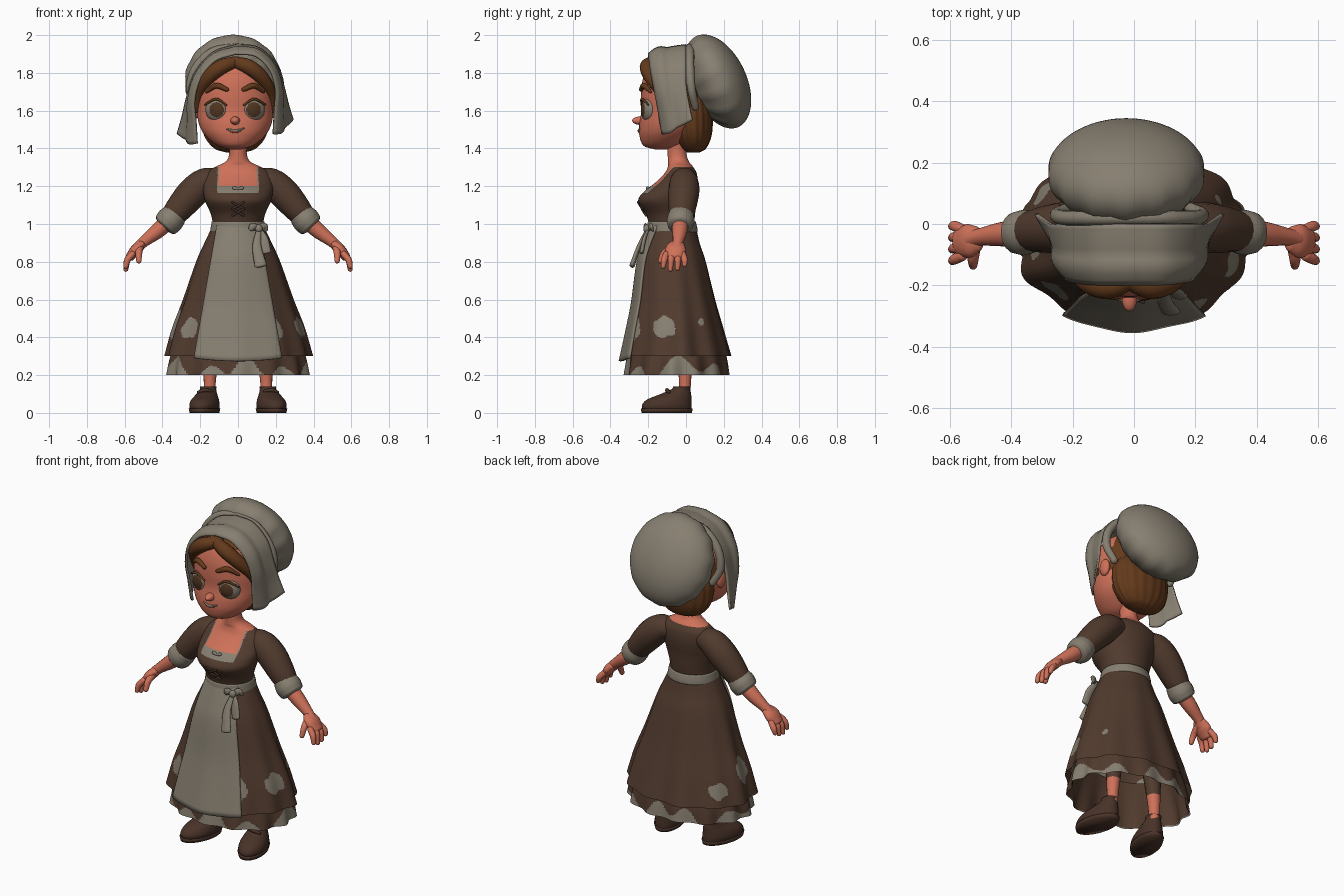
import bpy, bmesh
from math import sin, cos, pi, radians, degrees, asin, atan2
from mathutils import Vector, Matrix

if "Cube" in bpy.data.objects:
    bpy.data.objects.remove(bpy.data.objects["Cube"])

def material(name, *rgb):
    m = bpy.data.materials.new(name)
    m.use_nodes = True
    m.diffuse_color = (*rgb, 1)
    m.node_tree.nodes["Principled BSDF"].inputs["Base Color"].default_value = (*rgb, 1)
    return m

CLOTH = material("grey_linen", 0.24, 0.21, 0.163)
DRESS = material("brown_wool", 0.082, 0.043, 0.027)
SKIN = material("skin", 0.62, 0.165, 0.1)
HAIR = material("chestnut_hair", 0.125, 0.042, 0.011)
SHOE = material("shoe_leather", 0.065, 0.032, 0.021)
IRIS = material("brown_iris", 0.08, 0.035, 0.015)
LIP = material("lip", 0.36, 0.08, 0.05)
HEAD = (-0.015, 0, 0)

def finish(name, bm, mats, rule=None, mirror=False, loc=(0, 0, 0), thick=0):
    bmesh.ops.recalc_face_normals(bm, faces=bm.faces)
    for f in bm.faces:
        f.smooth = True
        if rule:
            f.material_index = int(rule(f.calc_center_median()))
    me = bpy.data.meshes.new(name)
    bm.to_mesh(me)
    bm.free()
    for m in mats:
        me.materials.append(m)
    ob = bpy.data.objects.new(name, me)
    bpy.context.collection.objects.link(ob)
    ob.location = loc
    if mirror:
        ob.modifiers.new("mirror", "MIRROR")
    if thick:
        ob.modifiers.new("thickness", "SOLIDIFY").thickness = thick

def spline(rows, n):
    # Catmull-Rom through rows of numbers, n + 1 samples
    r = [Vector(row) for row in rows]
    r = [r[0] * 2 - r[1], *r, r[-1] * 2 - r[-2]]
    out = []
    for i in range(n + 1):
        s = i / n * (len(r) - 3)
        k = min(int(s), len(r) - 4)
        t = s - k
        a, b, c, d = r[k:k + 4]
        out.append((b * 2 + (c - a) * t + (a * 2 - b * 5 + c * 4 - d) * t ** 2 + (b * 3 - a - c * 3 + d) * t ** 3) / 2)
    return out

def skin_rings(rings, closed=True, caps=True):
    bm = bmesh.new()
    vs = [[bm.verts.new(p) for p in ring] for ring in rings]
    n = len(vs[0])
    for a, b in zip(vs, vs[1:]):
        for i in range(n if closed else n - 1):
            j = (i + 1) % n
            bm.faces.new((a[i], a[j], b[j], b[i]))
    if closed and caps:
        bm.faces.new(vs[0])
        bm.faces.new(vs[-1])
    return bm

def loft(name, rows, mats, seg=48, n=32, fold=lambda a, z: 1, caps=True, move=Matrix(), **kw):
    # rows are z, centre y, half width, half depth; angle 0 is the front
    rings = []
    for z, cy, rx, ry in spline(rows, n):
        turn = [(2 * pi * i / seg, fold(2 * pi * i / seg, z)) for i in range(seg)]
        rings.append([move @ Vector((rx * s * sin(a), cy - ry * s * cos(a), z)) for a, s in turn])
    finish(name, skin_rings(rings, True, caps), mats, **kw)

def tube(name, pts, *mats, flat=1, cap=1, n=16, **kw):
    # pts are x, y, z, radius; the ends are rounded
    s = spline(pts, n)
    stops = [(0, k) for k in (-82, -55, -28)] + [(i, 0) for i in range(n + 1)] + [(n, k) for k in (28, 55, 82)]
    rings = []
    for i, k in stops:
        t = (s[min(i + 1, n)].xyz - s[max(i - 1, 0)].xyz).normalized()
        u = t.cross(Vector((0, 1, 0))).normalized()
        v = u.cross(t) * flat
        c = s[i].xyz + t * s[i].w * cap * sin(radians(k))
        turn = [2 * pi * j / 16 for j in range(16)]
        rings.append([c + (u * cos(a) + v * sin(a)) * s[i].w * cos(radians(k)) for a in turn])
    finish(name, skin_rings(rings), mats, **kw)

def ball(name, at, radii, *mats, rot=Matrix(), paint=lambda c: 0, gather=0, **kw):
    bm = bmesh.new()
    bmesh.ops.create_uvsphere(bm, u_segments=56, v_segments=36, radius=1)
    bm.transform(Matrix.Rotation(pi / 2, 4, "X"))
    for v in bm.verts:  # gathers towards the front
        k = 1 + gather * max(0, 0.5 - v.co.y) * cos(14 * atan2(v.co.x, v.co.z))
        v.co = (v.co.x * k, v.co.y, v.co.z * k)
    for f in bm.faces:
        f.material_index = int(paint(f.calc_center_median()))
    bm.transform(Matrix.Translation(at) @ rot @ Matrix.Diagonal((*radii, 1)))
    finish(name, bm, mats, **kw)

# Skirt with folds and worn patches (angle, height, half angle, half height), frayed underskirt
SKIRT = [(1.0, -.07, .13, .12), (.9, -.075, .178, .148), (.8, -.072, .222, .178),
         (.6, -.06, .29, .215), (.45, -.053, .345, .25), (.3, -.048, .384, .286)]
PATCHES = [(79, .455, 11, .056), (42, .44, 8, .06), (-56, .45, 9, .056), (-88, .47, 9, .075), (-118, .39, 9, .045), (115, .48, 3, .02)]

def skirt_fold(a, z):
    return 1 + 0.04 * (1 - z) * (cos(11 * a) + 0.6 * cos(7 * a + 1))

def worn(c):
    a = degrees(atan2(c.x, -c.y - .05))
    wobble = 1 + 0.2 * sin(a * .5 + c.z * 50)
    return any(((a - p) / da) ** 2 + ((c.z - z) / dz) ** 2 < wobble for p, z, da, dz in PATCHES)

def frayed(c):
    a = atan2(c.x, -c.y - .05)
    return sin(9 * a) + 0.8 * sin(4 * a + 1) + (.237 - c.z) * 25 > 0

def ruffle(a, z):
    return 1 + 0.035 * cos(13 * a) * (.5 - z) / .3

loft("skirt", SKIRT, [DRESS, CLOTH], seg=240, n=110, fold=skirt_fold, caps=False, rule=worn)
loft("underskirt", [(.46, -.05, .305, .225), (.3, -.046, .352, .26), (.2, -.046, .37, .275)], [DRESS, CLOTH],
     seg=200, n=40, caps=False, rule=frayed, fold=ruffle)
loft("underskirt_lining", [(.46, -.05, .3, .22), (.3, -.046, .346, .254), (.203, -.046, .364, .269)], [DRESS],
     seg=120, n=12, caps=False, fold=ruffle)

# Apron following the front of the skirt, with waistband and bow
rings = []
for i, (z, cy, rx, ry) in enumerate(spline(SKIRT, 30)):
    rings.append([])
    for j in range(33):
        x = (.112 + (1 - z) * .175) * (j / 16 - 1)
        a = asin(x / (rx * 1.07))
        s = 1.05 + 0.4 * (skirt_fold(a, z) - 1)
        rings[-1].append(Vector((x, cy - ry * s * cos(a) - .004, z - .025 * (i / 30) * cos(a * 2))))
finish("apron", skin_rings(rings, False), [CLOTH], thick=.01)
loft("waistband", [(.958, -.072, .148, .134), (.98, -.073, .145, .133), (1.012, -.075, .139, .127)], [CLOTH], n=8, caps=False, thick=.008)
for name, pts in {
        "bow_loop_inner": [(.11, -.2, .975, .012), (.08, -.215, .985, .02), (.065, -.215, .97, .012)],
        "bow_loop_outer": [(.11, -.2, .975, .012), (.135, -.185, .985, .022), (.15, -.175, .965, .012)],
        "bow_tail_long": [(.11, -.21, .97, .012), (.1, -.25, .88, .024), (.12, -.285, .78, .032)],
        "bow_tail_short": [(.11, -.2, .97, .014), (.135, -.22, .92, .024), (.15, -.235, .85, .026)]}.items():
    tube(name, pts, CLOTH, flat=.45, cap=.3)
ball("bow_knot", (.11, -.208, .975), (.02, .018, .022), CLOTH)

# Bodice, neckline and neck
def bodice_colour(c):
    front = c.y < -.04
    if c.z > 1.302 or (front and c.z > 1.2 and abs(c.x) < .1):
        return 1
    return 2 if front and c.z > 1.165 and abs(c.x) < .108 else 0

loft("bodice_and_neck", [
    (.98, -.075, .13, .115), (1.05, -.082, .143, .13), (1.12, -.1, .174, .153), (1.17, -.082, .184, .142),
    (1.22, -.049, .185, .112), (1.27, -.028, .172, .084), (1.305, -.03, .115, .066), (1.33, -.04, .066, .056),
    (1.37, -.047, .047, .05), (1.45, -.05, .05, .05)], [DRESS, SKIN, CLOTH], seg=128, n=110, rule=bodice_colour)
for z in (0, .035):
    tube("bodice_lace", [(-.03, -.212 - z * .57, 1.045 + z, .006), (.03, -.234 - z * .57, 1.08 + z, .006)], SHOE, mirror=True)
tube("neckline_bow", [(0, -.206, 1.185, .007), (.02, -.203, 1.19, .01)], CLOTH, mirror=True)

# Arms and hands
tube("sleeve", [(.1, -.01, 1.235, .055), (.17, -.01, 1.222, .076), (.24, -.012, 1.165, .082), (.31, -.02, 1.085, .073),
                (.355, -.025, 1.03, .06)], DRESS, mirror=True)
tube("cuff", [(.33, -.025, 1.052, .066), (.36, -.028, 1.02, .074), (.385, -.03, .993, .068)], CLOTH, cap=.25, mirror=True)
tube("forearm", [(.36, -.03, 1.02, .044), (.43, -.033, .96, .04), (.5, -.042, .905, .029), (.53, -.05, .875, .029)], SKIN, mirror=True)
tube("palm", [(.51, -.048, .893, .022), (.54, -.055, .865, .029), (.572, -.058, .825, .024)], SKIN, flat=1.9, cap=.6, mirror=True)
for i, tip in enumerate((.775, .76, .765, .785)):
    y = -.115 + .036 * i
    tube("finger", [(.56, y * .8 - .012, .84, .017), (.585, y, .81, .017), (.594, y * 1.05, tip, .013)], SKIN, mirror=True)
tube("thumb", [(.52, -.075, .875, .02), (.525, -.115, .845, .018), (.525, -.135, .805, .014)], SKIN, mirror=True)

# Legs and shoes
tube("leg", [(.15, -.01, .09, .031), (.148, -.005, .2, .034), (.13, -.01, .5, .06)], SKIN, DRESS, rule=lambda c: c.z > .27, mirror=True)
FOOT = Matrix.Translation((.152, 0, 0)) @ Matrix.Rotation(radians(14), 4, "Z")
loft("shoe", [(.012, -.103, .07, .131), (.04, -.105, .076, .134), (.07, -.092, .069, .12), (.1, -.055, .053, .082),
              (.125, -.028, .043, .05), (.14, -.022, .045, .048)], [SHOE], move=FOOT, mirror=True)
loft("sole", [(0, -.105, .073, .136), (.022, -.105, .079, .14)], [SHOE], n=2, move=FOOT, mirror=True)
tube("shoe_lace", [(.14, -.09, .115, .008), (.175, -.1, .12, .011), (.21, -.09, .11, .008)], SHOE, mirror=True)

# Head, coloured as hair above the hairline and behind
loft("head", [(1.395, -.13, .03, .035), (1.415, -.13, .095, .095), (1.47, -.105, .16, .142), (1.53, -.085, .192, .162),
              (1.6, -.07, .202, .166), (1.68, -.07, .2, .168), (1.76, -.07, .185, .16), (1.83, -.07, .14, .13),
              (1.87, -.07, .06, .06)], [SKIN, HAIR], seg=64, n=60, rule=lambda c: c.z > 1.825 or c.y > 0, loc=HEAD)
ball("nose", (0, -.242, 1.547), (.025, .043, .022), SKIN, loc=HEAD)
ball("ear", (.2, -.03, 1.61), (.022, .035, .05), SKIN, mirror=True, loc=HEAD)
ball("eye", (.1, -.2, 1.605), (.06, .035, .061), CLOTH, IRIS, rot=Matrix.Rotation(radians(22), 4, "Z"),
     paint=lambda c: c.y < 0 and (c.x + .2) ** 2 + c.z ** 2 < .42, mirror=True, loc=HEAD)
tube("eyelash", [(.047, -.235, 1.63, .005), (.1, -.233, 1.661, .007), (.16, -.2, 1.632, .005)], HAIR, mirror=True, loc=HEAD)
tube("eyebrow", [(.045, -.237, 1.712, .012), (.1, -.222, 1.732, .015), (.15, -.188, 1.7, .008)], HAIR, mirror=True, loc=HEAD)
tube("mouth", [(-.07, -.23, 1.508, .005), (0, -.243, 1.49, .011), (.07, -.23, 1.513, .005)], LIP, loc=HEAD)
tube("teeth", [(-.045, -.244, 1.503, .004), (0, -.251, 1.494, .006), (.045, -.244, 1.506, .004)], CLOTH, loc=HEAD)

# Hair: swept fringe and low bun
tube("fringe", [(-.01, -.18, 1.858, .03), (.07, -.205, 1.832, .04), (.14, -.182, 1.775, .038), (.19, -.125, 1.69, .028),
                (.2, -.09, 1.6, .014)], HAIR, mirror=True, loc=HEAD)
loft("bun", [(1.378, .04, .045, .03), (1.4, .04, .11, .065), (1.46, .035, .16, .097), (1.54, .03, .178, .11), (1.62, .03, .17, .1),
             (1.7, .02, .12, .08)], [HAIR], seg=96, fold=lambda a, z: 1 + .018 * cos(18 * a), loc=HEAD)

# Bonnet: brim with side flaps hanging unevenly, gathered band and puffed crown
front = spline([(0, -.2, 1.905), (.11, -.2, 1.88), (.19, -.19, 1.79), (.22, -.17, 1.68), (.212, -.15, 1.57), (.205, -.13, 1.45)], 30)
back = spline([(0, 0, 1.952), (.12, 0, 1.925), (.215, 0, 1.83), (.258, 0, 1.71), (.285, .015, 1.6), (.31, .03, 1.515)], 30)
rings = []
for i in range(-30, 31):
    side = -1 if i < 0 else 1
    f, b = [Vector((p.x * side, p.y, p.z + p.x * side * .12)) for p in (front[abs(i)], back[abs(i)])]
    out = Vector((f.x, 0, f.z - 1.65)).normalized()
    puff = [.016 * sin(pi * min(1, k / 6)) + .008 * sin(pi * k / 12) for k in range(13)]
    rings.append([f.lerp(b, k / 12) + out * p for k, p in enumerate(puff)])
finish("bonnet_brim", skin_rings(rings, False), [CLOTH], loc=HEAD, thick=.012)
tube("bonnet_band", [(0, .02, 1.935, .022), (.12, .02, 1.91, .024), (.21, .02, 1.82, .024), (.238, .03, 1.71, .022),
                     (.2, .05, 1.62, .02)], CLOTH, mirror=True, loc=HEAD)
ball("bonnet_crown", (-.01, .17, 1.756), (.256, .15, .262), CLOTH, rot=Matrix.Rotation(radians(25), 4, "X"), gather=.025, loc=HEAD)
